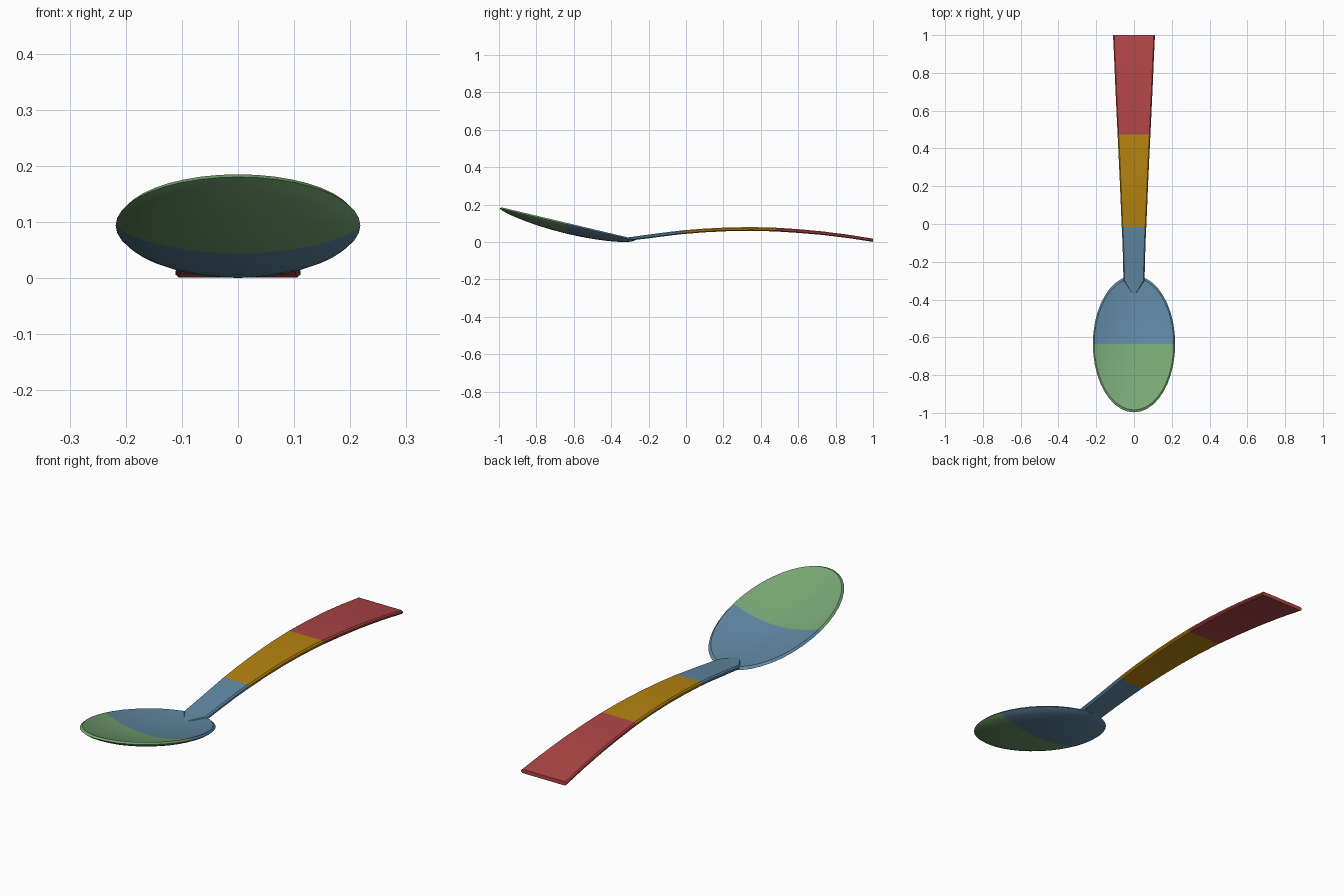
import bpy, bmesh, math

if "Cube" in bpy.data.objects:
    bpy.data.objects.remove(bpy.data.objects["Cube"])

def mat(name, rgb):
    m = bpy.data.materials.new(name)
    m.diffuse_color = (*rgb, 1)
    m.use_nodes = True
    m.node_tree.nodes["Principled BSDF"].inputs["Base Color"].default_value = m.diffuse_color
    return m

GREEN = mat("green", (0.19, 0.39, 0.18))
BLUE = mat("blue", (0.12, 0.25, 0.37))
YELLOW = mat("yellow", (0.47, 0.23, 0.005))
RED = mat("red", (0.43, 0.06, 0.06))

def finish(bm, name, mats, cuts):
    """Colour the faces by their place along y, then make the object."""
    bmesh.ops.recalc_face_normals(bm, faces=bm.faces)
    for f in bm.faces:
        y = f.calc_center_median().y
        f.material_index = sum(y > c for c in cuts)
    me = bpy.data.meshes.new(name)
    bm.to_mesh(me)
    bm.free()
    for m in mats:
        me.materials.append(m)
    ob = bpy.data.objects.new(name, me)
    bpy.context.collection.objects.link(ob)
    bpy.context.view_layer.objects.active = ob
    ob.select_set(True)
    bpy.ops.object.shade_smooth_by_angle(angle=math.radians(30))
    ob.select_set(False)

def bridge(bm, a, b):
    n = len(a)
    for i in range(n):
        bm.faces.new((a[i], a[(i + 1) % n], b[(i + 1) % n], b[i]))

# Bowl: elliptical shell hung below a tilted rim plane
CY, RX, RY, SEG = -0.635, 0.218, 0.362, 40

def bowl_point(r, a, drop):
    y = CY + RY * r * math.cos(a)
    return (RX * r * math.sin(a), y, 0.102 - 0.238 * (y - CY) - drop)

outer = [(r, 0.008 + 0.05 * (1 - r * r) ** 0.7)
         for r in (0.2, 0.4, 0.6, 0.75, 0.87, 0.95, 1.0)]
inner = [(r, 0.045 * (1 - r * r) - 0.003) for r in (0.965, 0.85, 0.7, 0.5, 0.3, 0.15)]
bm = bmesh.new()
rings = [[bm.verts.new(bowl_point(r, 2 * math.pi * i / SEG, d)) for i in range(SEG)]
         for r, d in outer + inner]
for a, b in zip(rings, rings[1:]):
    bridge(bm, a, b)
for ring, d in ((rings[0], 0.058), (rings[-1], 0.042)):
    c = bm.verts.new(bowl_point(0, 0, d))
    for i in range(SEG):
        bm.faces.new((ring[i], ring[(i + 1) % SEG], c))
finish(bm, "bowl", [GREEN, BLUE], [CY])

# Handle: flat chamfered section swept along an arched path, pointed at the bowl
# stations: y, half width, top height, thickness
stations = [(-0.378, 0.004, 0.021, 0.013), (-0.30, 0.056, 0.026, 0.018),
            (-0.2, 0.058, 0.040, 0.02), (-0.1, 0.061, 0.053, 0.02),
            (-0.015, 0.065, 0.063, 0.02), (0.1, 0.070, 0.072, 0.02),
            (0.22, 0.075, 0.078, 0.02), (0.35, 0.081, 0.080, 0.02),
            (0.475, 0.087, 0.077, 0.02), (0.6, 0.093, 0.069, 0.02),
            (0.73, 0.099, 0.057, 0.019), (0.87, 0.105, 0.039, 0.018),
            (1.0, 0.111, 0.018, 0.017)]
bm = bmesh.new()
rings = []
for y, w, top, t in stations:
    k = min(0.006, w * 0.3)
    half = [(w - k, top), (w, top - 0.3 * t), (w, top - 0.7 * t), (w - k, top - t)]
    section = half + [(-x, z) for x, z in reversed(half)]
    rings.append([bm.verts.new((x, y, z)) for x, z in section])
for a, b in zip(rings, rings[1:]):
    bridge(bm, a, b)
bm.faces.new(rings[0])
bm.faces.new(rings[-1])
finish(bm, "handle", [BLUE, YELLOW, RED], [-0.015, 0.475])
